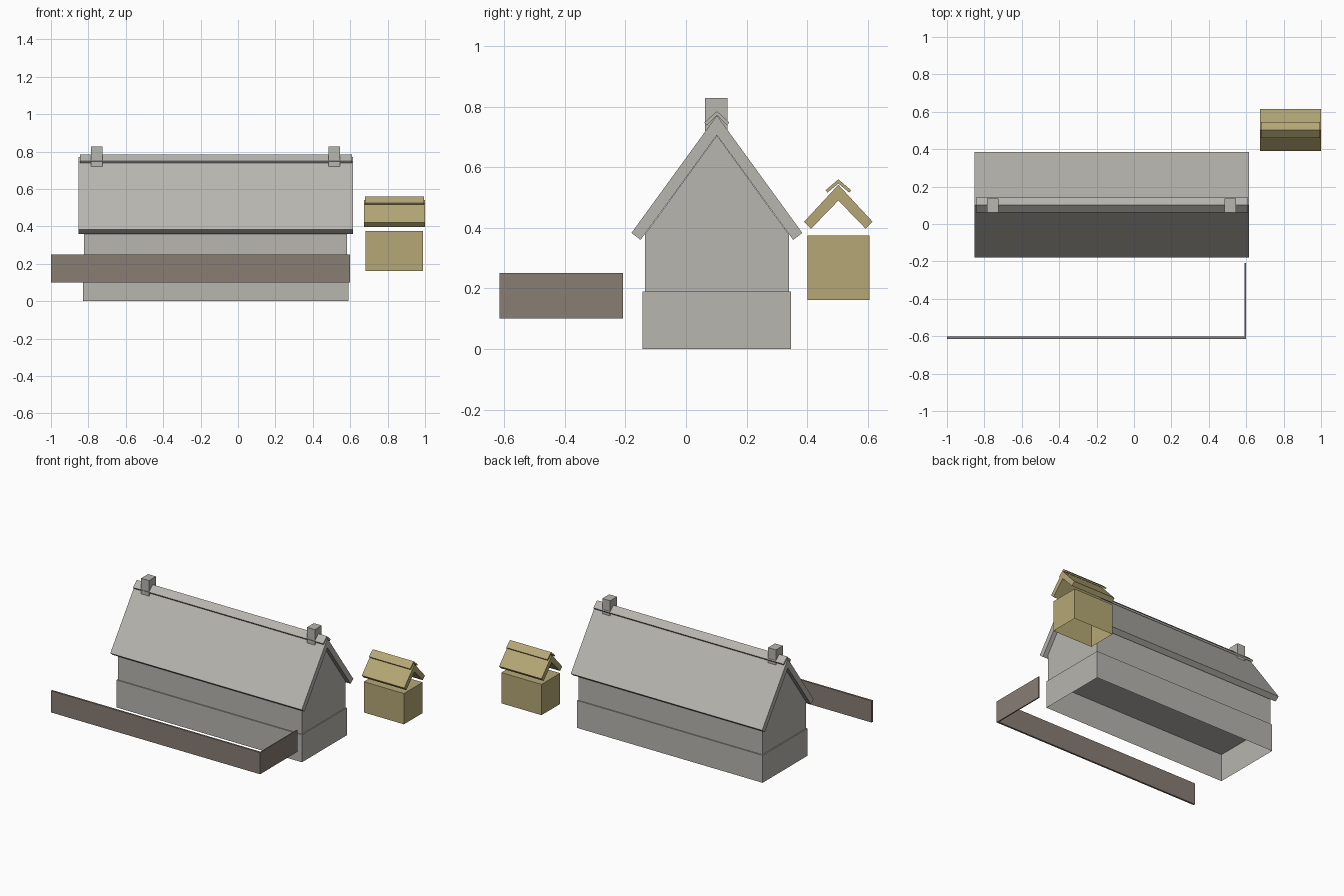
import bpy, bmesh

cube = bpy.data.objects.get("Cube")
if cube:
    bpy.data.objects.remove(cube, do_unlink=True)


def material(name, rgb):
    m = bpy.data.materials.new(name)
    m.use_nodes = True
    col = (*rgb, 1.0)
    m.diffuse_color = col
    m.node_tree.nodes["Principled BSDF"].inputs["Base Color"].default_value = col
    return m


grey = material("stone grey", (0.48, 0.465, 0.43))
sand = material("sandy yellow", (0.46, 0.39, 0.18))
brown = material("fence brown", (0.25, 0.205, 0.175))


def extrude(name, profile, x0, x1, mat, open_bottom=False):
    """Extrude a (y, z) profile along x."""
    bm = bmesh.new()
    face = bm.faces.new([bm.verts.new((x0, y, z)) for y, z in profile])
    out = bmesh.ops.extrude_face_region(bm, geom=[face], use_keep_orig=True)
    moved = [g for g in out["geom"] if isinstance(g, bmesh.types.BMVert)]
    bmesh.ops.translate(bm, verts=moved, vec=(x1 - x0, 0, 0))
    bmesh.ops.recalc_face_normals(bm, faces=bm.faces)
    if open_bottom:
        low = [f for f in bm.faces if f.normal.z < -0.9]
        bmesh.ops.delete(bm, geom=low, context="FACES")
    mesh = bpy.data.meshes.new(name)
    bm.to_mesh(mesh)
    bm.free()
    mesh.materials.append(mat)
    obj = bpy.data.objects.new(name, mesh)
    bpy.context.scene.collection.objects.link(obj)
    return obj


def block(name, x, y, z, mat, open_bottom=False):
    (y0, y1), (z0, z1) = y, z
    ring = [(y0, z0), (y1, z0), (y1, z1), (y0, z1)]
    return extrude(name, ring, x[0], x[1], mat, open_bottom)


def gable_roof(name, x, mid, outer, inner, mat):
    """Chevron section; outer and inner give (half width, eave z, apex z)."""
    ho, zo, ao = outer
    hi, zi, ai = inner
    ring = [(mid - ho, zo), (mid, ao), (mid + ho, zo),
            (mid + hi, zi), (mid, ai), (mid - hi, zi)]
    return extrude(name, ring, x[0], x[1], mat)


# Main house
MID = 0.102
block("house_plinth", (-0.83, 0.59), (MID - 0.245, MID + 0.245), (0, 0.19), grey, True)
half, eave, apex = 0.238, 0.377, 0.705
extrude("house_walls",
        [(MID - half, 0.188), (MID + half, 0.188), (MID + half, eave),
         (MID, apex), (MID - half, eave)], -0.823, 0.584, grey)
gable_roof("house_roof", (-0.852, 0.614), MID,
           (0.282, 0.383, 0.771), (0.252, 0.36, 0.706), grey)
gable_roof("house_ridge_cap", (-0.846, 0.609), MID,
           (0.041, 0.748, 0.785), (0.034, 0.738, 0.772), grey)

# Chimneys at both ends of the ridge
for side, cx in (("right", -0.755), ("left", 0.515)):
    block(side + "_chimney", (cx - 0.03, cx + 0.03), (0.062, 0.137), (0.72, 0.828), grey)

# Small outbuilding with a floating roof
SMALL = 0.503
block("shed_body", (0.683, 0.99), (SMALL - 0.102, SMALL + 0.102), (0.162, 0.375), sand, True)
gable_roof("shed_roof", (0.675, 1.0), SMALL,
           (0.113, 0.42, 0.542), (0.09, 0.397, 0.49), sand)
gable_roof("shed_ridge_cap", (0.68, 0.995), SMALL,
           (0.042, 0.524, 0.56), (0.036, 0.516, 0.546), sand)

# Boundary fence
block("front_fence", (-1.0, 0.6), (-0.615, -0.602), (0.1, 0.25), brown)
block("side_fence", (0.592, 0.6), (-0.602, -0.208), (0.1, 0.25), brown)
